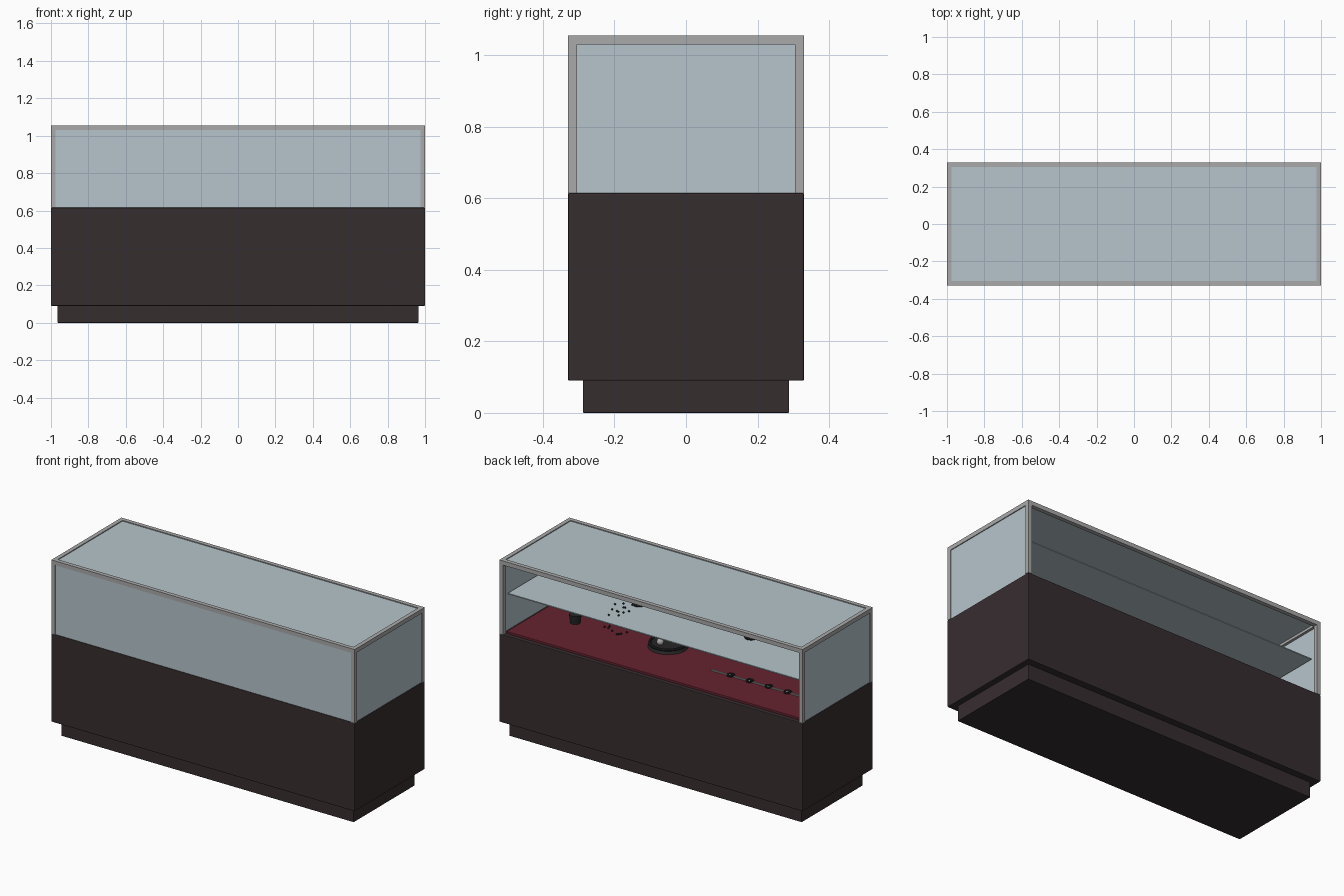
import bpy, math, random
from mathutils import Vector

cube = bpy.data.objects.get("Cube")
if cube:
    bpy.data.objects.remove(cube, do_unlink=True)


def material(name, r, g, b):
    m = bpy.data.materials.new(name)
    m.use_nodes = True
    m.diffuse_color = (r, g, b, 1)
    m.node_tree.nodes["Principled BSDF"].inputs["Base Color"].default_value = (r, g, b, 1)
    return m


wood = material("dark wood", 0.037, 0.026, 0.028)
glass = material("pale glass", 0.47, 0.56, 0.60)
metal = material("grey metal", 0.40, 0.40, 0.40)
velvet = material("red velvet", 0.13, 0.016, 0.028)
black = material("black trim", 0.02, 0.02, 0.02)


def finish(name, mat, bevel=0):
    ob = bpy.context.object
    ob.name = name
    ob.data.materials.append(mat)
    if bevel:
        mod = ob.modifiers.new("soft edges", 'BEVEL')
        mod.width, mod.segments = bevel, 2
    return ob


def box(name, mat, low, high, bevel=0):
    low, high = Vector(low), Vector(high)
    bpy.ops.mesh.primitive_cube_add(size=1, location=(low + high) / 2)
    bpy.context.object.scale = high - low
    bpy.ops.object.transform_apply(location=False, rotation=False)
    return finish(name, mat, bevel)


def disc(name, mat, x, y, z, radius, height, top=None):
    bpy.ops.mesh.primitive_cone_add(vertices=32, radius1=radius, radius2=radius if top is None else top,
                                    depth=height, location=(x, y, z + height / 2))
    bpy.ops.object.shade_smooth_by_angle()
    return finish(name, mat)


def ring(name, mat, x, y, z, radius, tube):
    bpy.ops.mesh.primitive_torus_add(major_radius=radius, minor_radius=tube, major_segments=24,
                                     minor_segments=8, location=(x, y, z + tube))
    bpy.ops.object.shade_smooth_by_angle()
    return finish(name, mat)


W, D, H = 1.0, 0.33, 1.055      # half width, half depth, height
DECK, T = 0.615, 0.025          # cabinet top, frame thickness
X, Y = W - T, D - T             # inside of the frame

# Cabinet
box("plinth", wood, (-0.965, -0.288, 0), (0.965, 0.288, 0.095), 0.002)
box("cabinet", wood, (-W, -D, 0.09), (W, D, DECK), 0.004)
box("velvet_deck", velvet, (-X + 0.005, -Y, DECK - 0.005), (X - 0.005, Y, 0.628), 0.003)

# Metal frame: four posts and four top rails
for sx, side in ((1, "left"), (-1, "right")):
    for sy, end in ((-1, "front"), (1, "back")):
        cx, cy = sx * (W - T / 2), sy * (D - T / 2)
        box(f"{end}_{side}_post", metal, (cx - T / 2, cy - T / 2, DECK), (cx + T / 2, cy + T / 2, H))
    box(f"{side}_top_rail", metal, (cx - T / 2, -Y, H - T), (cx + T / 2, Y, H))
for sy, end in ((-1, "front"), (1, "back")):
    cy = sy * (D - T / 2)
    box(f"{end}_top_rail", metal, (-X, cy - T / 2, H - T), (X, cy + T / 2, H))

# Glass panes, open at the back
G = 0.005
box("top_glass", glass, (-X, -Y, H - 2 * G), (X, Y, H - G))
box("front_glass", glass, (-X, -D + G, DECK), (X, -D + 2 * G, H - T))
for sx, side in ((1, "left"), (-1, "right")):
    cx = sx * (W - 1.5 * G)
    box(f"{side}_glass", glass, (cx - G / 2, -Y, DECK), (cx + G / 2, Y, H - T))
box("glass_shelf", glass, (-X, -0.285, 0.84), (X, 0.285, 0.846))

# Jewellery on the velvet: round tray with a pearl, small pot, bracelet bar
V, S = 0.628, 0.846
disc("round_tray", black, 0.146, -0.04, V, 0.11, 0.02, 0.1)
ring("tray_rim", black, 0.146, -0.04, V + 0.015, 0.1, 0.008)
bpy.ops.mesh.primitive_uv_sphere_add(segments=16, ring_count=8, radius=0.02, location=(0.17, 0.0, V + 0.035))
bpy.ops.object.shade_smooth()
finish("tray_pearl", metal)
disc("small_pot", black, 0.73, 0, V, 0.028, 0.05, 0.034)
box("bracelet_bar", metal, (-0.86, 0.074, V), (-0.22, 0.084, V + 0.006))
for i in range(5):
    ring("bracelet_ring", black, -0.35 - 0.125 * i, 0.078, V, 0.017, 0.006)

# Rings on the shelf and loose beads
for x, y in ((0.31, 0.0), (-0.43, 0.0)):
    ring("shelf_ring", black, x, y, S, 0.03, 0.008)
random.seed(4)
for name, cx, cy, z, count in (("shelf_bead", 0.34, 0.12, S, 12), ("deck_bead", 0.48, 0.0, V, 8)):
    for i in range(count):
        a, r = random.uniform(0, math.tau), random.uniform(0.02, 0.1)
        bpy.ops.mesh.primitive_ico_sphere_add(subdivisions=1, radius=0.006,
                                              location=(cx + r * math.cos(a), cy + r * math.sin(a), z + 0.006))
        finish(name, black)
